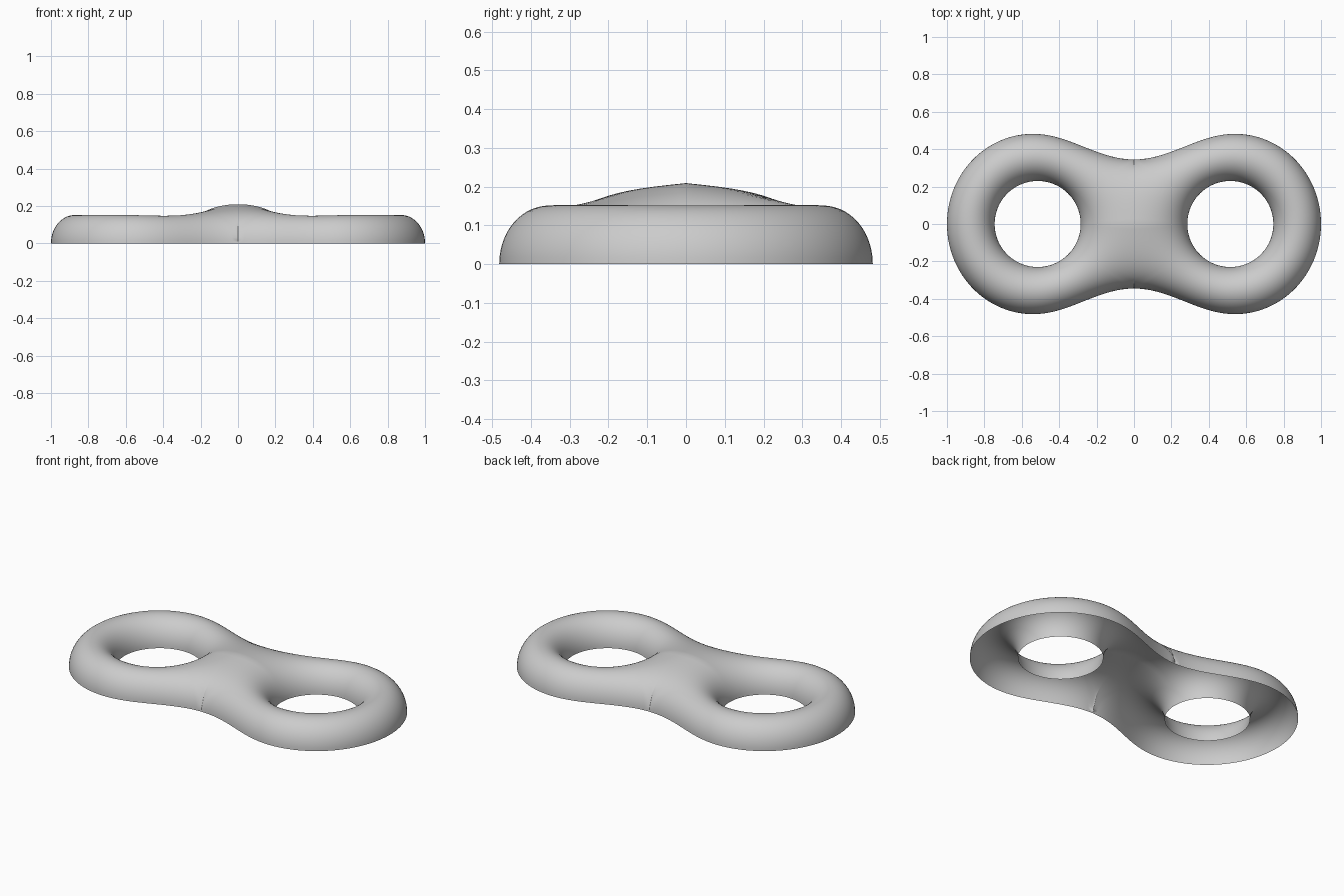
import bpy, bmesh, math
from mathutils import Vector, kdtree

if "Cube" in bpy.data.objects:
    bpy.data.objects.remove(bpy.data.objects["Cube"])

CX, RH = 0.515, 0.23        # hole centre and radius
XM, YM, YW = 0.54, 0.482, 0.345   # widest point and waist half-width


def outline(t):
    """Upper right outline, t = 0 at the waist to 1 at the tip."""
    if t < 0.4:
        x = XM * t / 0.4
        return x, YW + (YM - YW) * math.sin(math.pi * x / (2 * XM)) ** 2
    a = (1 - t) / 0.6 * math.pi / 2
    return XM + (1 - XM) * math.cos(a), YM * math.sin(a)


# Dense outline samples for distance lookup
N = 1500
kd = kdtree.KDTree(4 * (N + 1))
i = 0
for k in range(N + 1):
    x, y = outline(k / N)
    for sx in (1, -1):
        for sy in (1, -1):
            kd.insert((x * sx, y * sy, 0), i)
            i += 1
kd.balance()


def height(x, y):
    """Rounded tube height from distances to the rim and both holes."""
    a = kd.find((x, y, 0))[2]
    b1 = max(math.hypot(x - CX, y) - RH, 1e-9)
    b2 = max(math.hypot(x + CX, y) - RH, 1e-9)
    b = (b1 ** -1.6 + b2 ** -1.6) ** (-1 / 1.6)
    return math.sqrt(0.363 * a * b / (a + b))


# Boundary of the right half: upper outline, lower outline, centre line
M, C, S = 44, 24, 28
rim = [outline(k / M) for k in range(M + 1)]
rim += [(x, -y) for x, y in reversed(rim[:-1])]
n_rim = len(rim)
rim += [(0, -YW + 2 * YW * k / C) for k in range(1, C)]

# Rings of points from the hole edge out to the boundary
bm = bmesh.new()
rows = []
for k, (px, py) in enumerate(rim):
    ang = math.atan2(py, px - CX)
    hx, hy = CX + RH * math.cos(ang), RH * math.sin(ang)
    row = []
    for j in range(S + 1):
        s = (1 - math.cos(math.pi * j / S)) / 2
        x, y = hx + (px - hx) * s, hy + (py - hy) * s
        on_edge = j == 0 or (j == S and k < n_rim)
        row.append(bm.verts.new((x, y, 0 if on_edge else height(x, y))))
    rows.append(row)
for k in range(len(rows)):
    r0, r1 = rows[k], rows[(k + 1) % len(rows)]
    for j in range(S):
        bm.faces.new((r0[j], r0[j + 1], r1[j + 1], r1[j])).normal_flip()
bm.normal_update()
for f in bm.faces:
    f.smooth = True

# Open-bottomed double ring shell
me = bpy.data.meshes.new("double_ring_shell")
bm.to_mesh(me)
bm.free()
shell = bpy.data.objects.new("double_ring_shell", me)
bpy.context.collection.objects.link(shell)
mir = shell.modifiers.new("mirror", 'MIRROR')
mir.use_axis[0] = True
mir.merge_threshold = 0.0005
